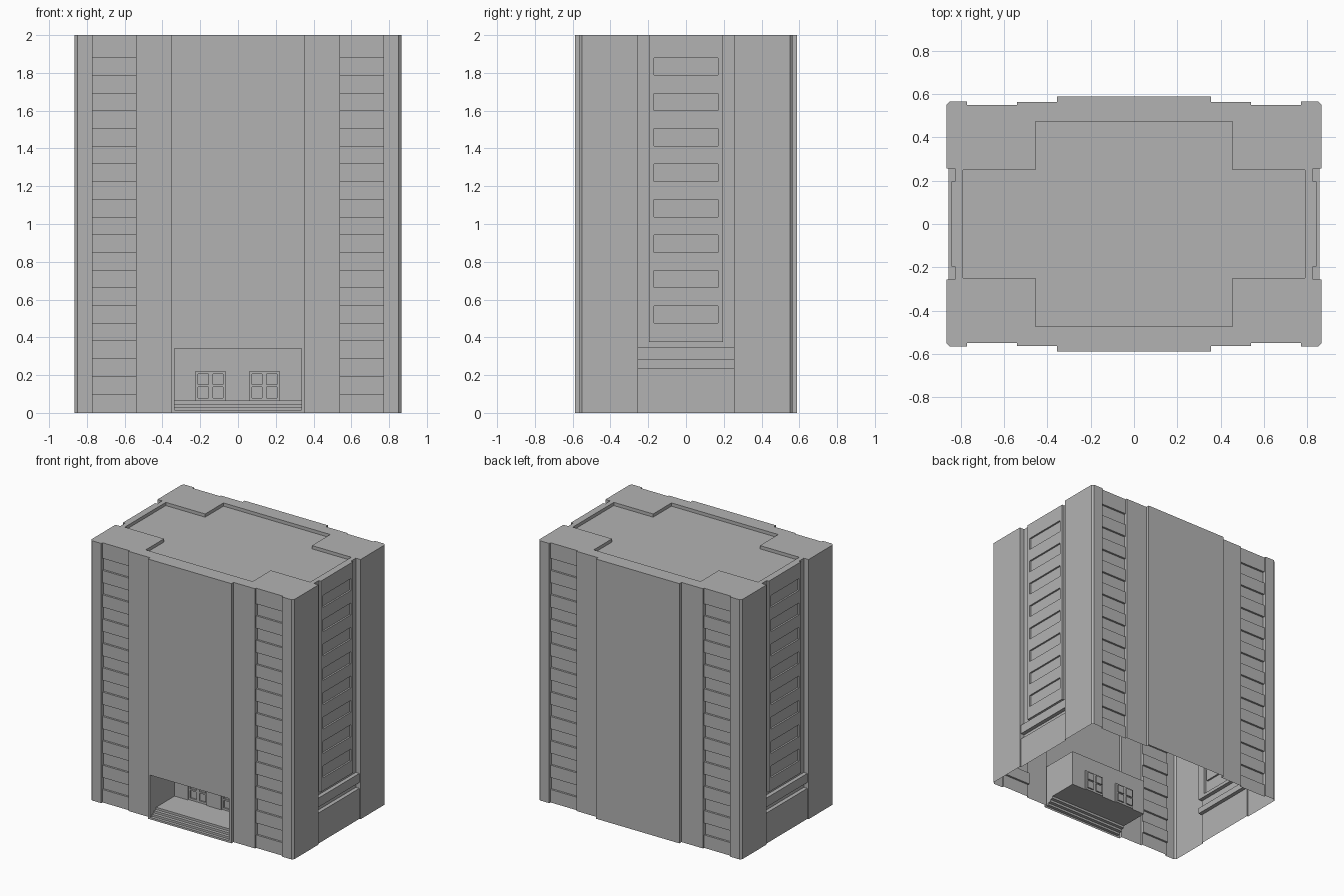
import bpy, bmesh

if "Cube" in bpy.data.objects:
    bpy.data.objects.remove(bpy.data.objects["Cube"], do_unlink=True)

concrete = bpy.data.materials.new("concrete_grey")
concrete.use_nodes = True
GREY = (0.45, 0.45, 0.45, 1)
concrete.diffuse_color = GREY
concrete.node_tree.nodes["Principled BSDF"].inputs["Base Color"].default_value = GREY


def make_object(name, bm):
    bmesh.ops.recalc_face_normals(bm, faces=bm.faces)
    mesh = bpy.data.meshes.new(name)
    bm.to_mesh(mesh)
    bm.free()
    mesh.materials.append(concrete)
    obj = bpy.data.objects.new(name, mesh)
    bpy.context.collection.objects.link(obj)
    return obj


def add_prism(bm, points, direction):
    """Extrude a closed outline along a direction."""
    face = bm.faces.new([bm.verts.new(p) for p in points])
    new = bmesh.ops.extrude_face_region(bm, geom=[face])["geom"]
    verts = [v for v in new if isinstance(v, bmesh.types.BMVert)]
    bmesh.ops.translate(bm, vec=direction, verts=verts)


def add_box(bm, x, y, z):
    (x0, x1), (y0, y1), (z0, z1) = sorted(x), sorted(y), sorted(z)
    outline = [(x0, y0, z0), (x1, y0, z0), (x1, y1, z0), (x0, y1, z0)]
    add_prism(bm, outline, (0, 0, z1 - z0))


def full_outline(quarter):
    """Mirror a quarter plan into a closed outline."""
    half = quarter + [(-x, y) for x, y in reversed(quarter)]
    return half + [(-x, -y) for x, y in half]


def cut(target, bm):
    cutter = make_object("cutter", bm)
    cutter.hide_render = True
    mod = target.modifiers.new("cut", 'BOOLEAN')
    mod.operation = 'DIFFERENCE'
    mod.solver = 'EXACT'
    mod.use_self = True
    mod.object = cutter
    bpy.context.view_layer.objects.active = target
    bpy.ops.object.modifier_apply(modifier=mod.name)
    bpy.data.objects.remove(cutter, do_unlink=True)


def cut_boxes(target, boxes):
    bm = bmesh.new()
    for box in boxes:
        add_box(bm, *box)
    cut(target, bm)


# Tower body with stepped facades and chamfered corners
plan = [(.855, .255), (.865, .255), (.865, .55), (.85, .565), (.77, .565),
        (.77, .55), (.54, .55), (.54, .562), (.355, .562), (.355, .588)]
bm = bmesh.new()
add_prism(bm, [(x, y, 0) for x, y in full_outline(plan)], (0, 0, 2))
tower = make_object("tower_body", bm)

# Sunken roof
roof = [(.79, .25), (.455, .25), (.455, .473)]
bm = bmesh.new()
add_prism(bm, [(x, y, 1.975) for x, y in full_outline(roof)], (0, 0, .2))
cut(tower, bm)

# Side bays: set back the panel, then grooves beside it and gaps around the ledge
sides = (-1, 1)
cut_boxes(tower, [((s * .843, s), (-.255, .255), (.375, 2.1)) for s in sides])
cut_boxes(tower, [((s * .825, s), (t * .195, t * .255), (.375, 2.1))
                  for s in sides for t in sides])
cut_boxes(tower, [((s * .825, s), (-.255, .255), gap)
                  for s in sides for gap in ((.235, .28), (.35, .375))])

# Window bands: ten floors at front and back, eight on the sides
bands = [(.1 + .1875 * i, .192 + .1875 * i) for i in range(10)]
cut_boxes(tower, [((s * .54, s * .77), (t * .535, t * .7), z)
                  for s in sides for t in sides for z in bands])
cut_boxes(tower, [((s * .83, s), (-.17, .17), z) for s in sides for z in bands[2:]])

# Entrance porch with steps
porch = [(-.7, .34), (-.29, .34), (-.29, .065), (-.515, .065), (-.515, .048),
         (-.54, .048), (-.54, .031), (-.565, .031), (-.565, .015), (-.7, .015)]
bm = bmesh.new()
add_prism(bm, [(-.337, y, z) for y, z in porch], (.674, 0, 0))
cut(tower, bm)

# Paired doors with four panes each
doors = (-.145, .14)
cut_boxes(tower, [((x - .08, x + .08), (-.3, -.28), (.065, .22)) for x in doors])
cut_boxes(tower, [((x + s * .012, x + s * .066), (-.285, -.27), z)
                  for x in doors for s in sides for z in ((.08, .138), (.15, .207))])

# Open underside
bm = bmesh.new()
bm.from_mesh(tower.data)
floor = [f for f in bm.faces if f.normal.z < -.9 and f.calc_center_median().z < .001]
bmesh.ops.delete(bm, geom=floor, context='FACES')
for f in bm.faces:
    f.material_index = 0
    f.smooth = False
bm.to_mesh(tower.data)
bm.free()
